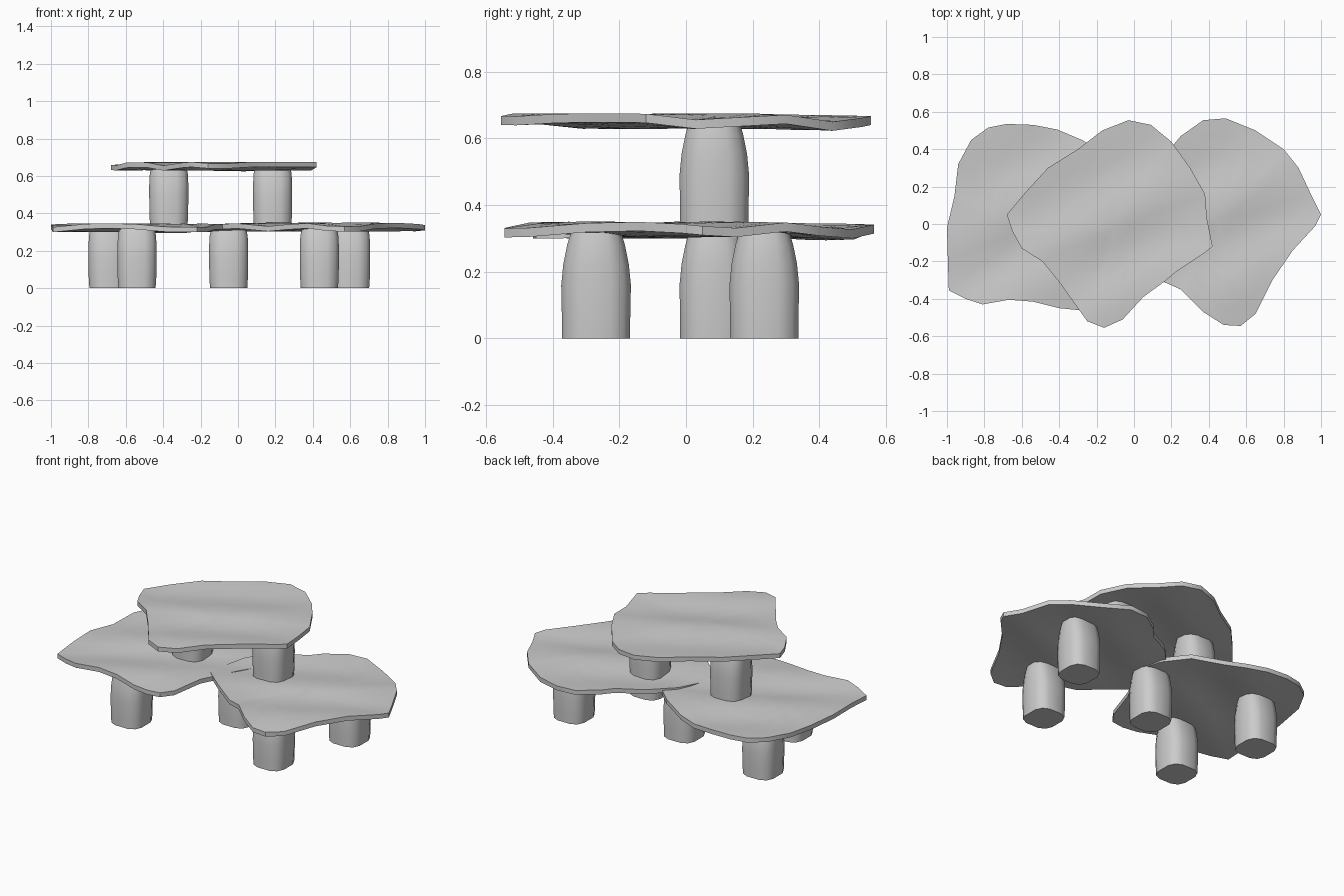
import bpy, bmesh, math

if "Cube" in bpy.data.objects:
    bpy.data.objects.remove(bpy.data.objects["Cube"])


def finish(bm, name, angle):
    bmesh.ops.recalc_face_normals(bm, faces=bm.faces)
    me = bpy.data.meshes.new(name)
    bm.to_mesh(me)
    bm.free()
    ob = bpy.data.objects.new(name, me)
    bpy.context.collection.objects.link(ob)
    bpy.ops.object.select_all(action='DESELECT')
    ob.select_set(True)
    bpy.context.view_layer.objects.active = ob
    bpy.ops.object.shade_smooth_by_angle(angle=math.radians(angle))
    return ob


def slab(name, outline, base, ridge, thick=0.027):
    """Wavy stone sheet: concentric rings of the outline, top and bottom."""
    n = len(outline)
    cx = sum(p[0] for p in outline) / n
    cy = sum(p[1] for p in outline) / n

    def height(x, y):
        s = -0.45 * (x - ridge[0]) + 0.89 * (y - ridge[1])
        return base + 0.010 * math.cos(2 * math.pi * s / 0.42) - 0.022 * max(0, y - 0.2)

    bm = bmesh.new()
    rims = []
    for drop in (0, thick):
        rings = []
        for k in range(1, 7):
            f = k / 6
            ring = []
            for px, py in outline:
                x, y = cx + (px - cx) * f, cy + (py - cy) * f
                ring.append(bm.verts.new((x, y, height(x, y) - drop)))
            rings.append(ring)
        mid = bm.verts.new((cx, cy, height(cx, cy) - drop))
        for i in range(n):
            j = (i + 1) % n
            bm.faces.new((mid, rings[0][i], rings[0][j]))
            for a, b in zip(rings, rings[1:]):
                bm.faces.new((a[i], b[i], b[j], a[j]))
        rims.append(rings[-1])
    for i in range(n):
        j = (i + 1) % n
        bm.faces.new((rims[0][i], rims[1][i], rims[1][j], rims[0][j]))
    return finish(bm, name, 35)


def leg(name, x, y, z0, z1):
    """Rounded-square pillar that narrows in depth towards the top."""
    levels = [(0, .95, .98), (.18, .985, .98), (.5, 1, 1), (.7, 1, .94),
              (.88, .97, .83), (1, .9, .72)]
    bm = bmesh.new()
    rings = []
    for t, sx, sy in levels:
        ring = []
        for i in range(12):
            a = 2 * math.pi * (i + 0.5) / 12
            c, s = math.cos(a), math.sin(a)
            px = math.copysign(abs(c) ** 0.65, c) * 0.107
            py = math.copysign(abs(s) ** 0.65, s) * 0.107
            ring.append(bm.verts.new((x + px * sx, y + py * sy, z0 + (z1 - z0) * t)))
        rings.append(ring)
    for a, b in zip(rings, rings[1:]):
        for i in range(12):
            j = (i + 1) % 12
            bm.faces.new((a[i], a[j], b[j], b[i]))
    bm.faces.new(rings[0])
    bm.faces.new(rings[-1])
    return finish(bm, name, 40)


# three overlapping table tops
top = [(-.03, .555), (.09, .53), (.2, .44), (.30, .30), (.38, .16), (.39, .03),
       (.42, -.12), (.37, -.16), (.22, -.26), (.16, -.31), (.05, -.39), (-.06, -.51),
       (-.16, -.555), (-.25, -.52), (-.30, -.45), (-.40, -.31), (-.49, -.20),
       (-.60, -.13), (-.65, -.04), (-.68, .05), (-.58, .17), (-.46, .30),
       (-.30, .40), (-.17, .50)]
left = [(-1, -.02), (-.96, .15), (-.94, .32), (-.87, .45), (-.78, .515), (-.68, .535),
        (-.54, .53), (-.41, .505), (-.28, .45), (-.12, .36), (0, .24), (.035, .14),
        (-.02, 0), (-.12, -.2), (-.17, -.38), (-.22, -.45), (-.30, -.46), (-.40, -.45),
        (-.54, -.415), (-.67, -.405), (-.81, -.43), (-.9, -.40), (-.99, -.355), (-.995, -.2)]
right = [(1, .05), (.95, .15), (.88, .30), (.80, .40), (.65, .50), (.49, .565),
         (.37, .555), (.25, .47), (.20, .41), (.05, .33), (-.08, .19), (-.13, .05),
         (-.126, -.09), (0, -.2), (.16, -.31), (.25, -.35), (.37, -.47), (.48, -.54),
         (.57, -.545), (.65, -.48), (.74, -.30), (.85, -.14), (.97, -.01)]
slab("upper_top", top, 0.665, (0, .1))
slab("left_top", left, 0.336, (-.6, .1))
slab("right_top", right, 0.340, (.45, .1))

# five floor legs and two upper legs
for name, x, y in (("left_front_leg", -.54, -.27), ("left_back_leg", -.695, .235),
                   ("middle_leg", -.05, .085), ("right_front_leg", .435, -.27),
                   ("right_back_leg", .602, .235)):
    leg(name, x, y, 0, .318)
for name, x in (("upper_left_leg", -.37), ("upper_right_leg", .185)):
    leg(name, x, .085, .325, .65)
